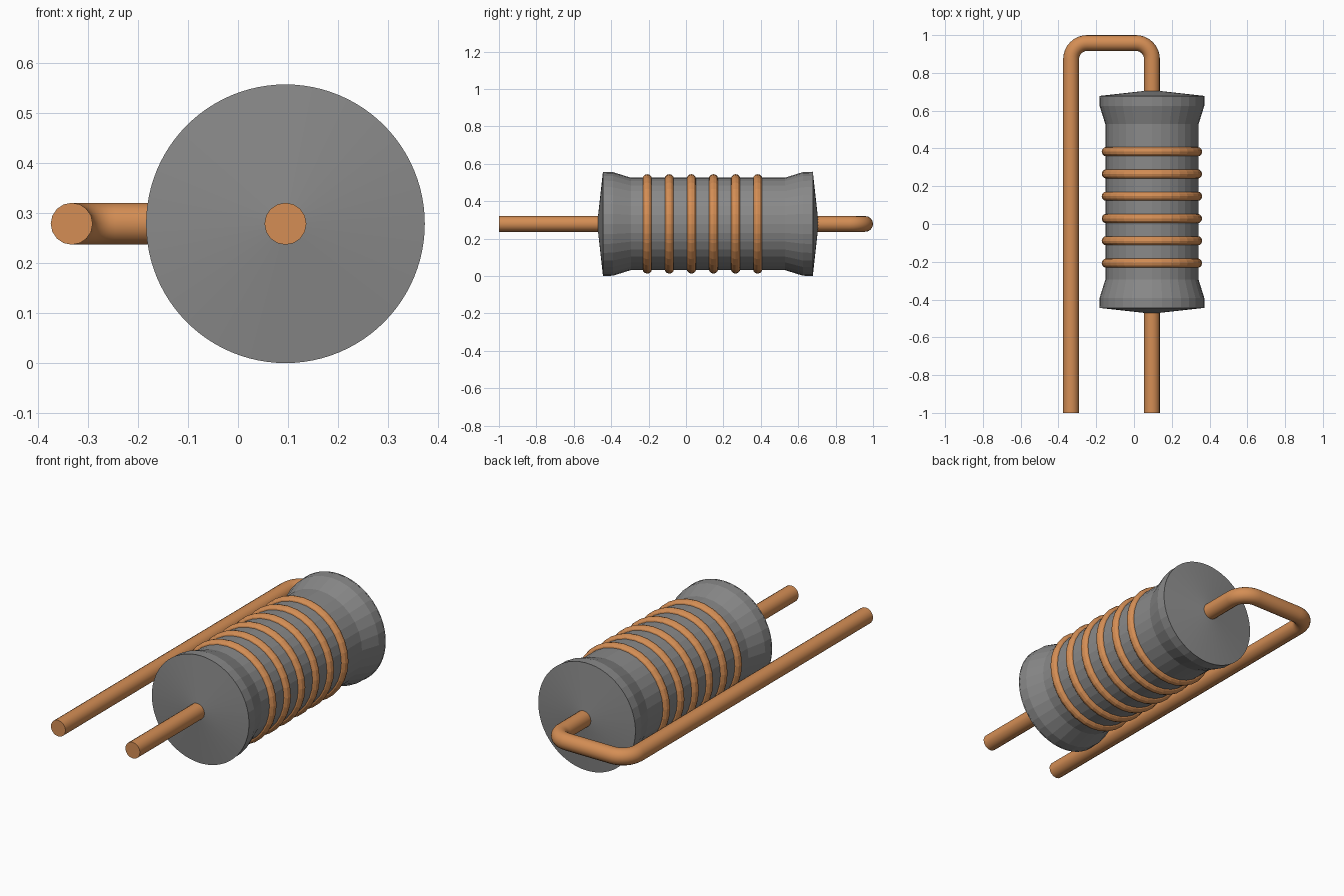
import bpy, bmesh
from math import pi, sin, cos

if "Cube" in bpy.data.objects:
    bpy.data.objects.remove(bpy.data.objects["Cube"])

CX, CZ = 0.095, 0.279      # body axis
MID = 0.117                # body centre along y
WIRE_R = 0.042


def material(name, color):
    mat = bpy.data.materials.new(name)
    mat.diffuse_color = (*color, 1)
    mat.use_nodes = True
    mat.node_tree.nodes["Principled BSDF"].inputs["Base Color"].default_value = mat.diffuse_color
    return mat


copper = material("copper", (0.66, 0.27, 0.09))
ceramic = material("dark_ceramic", (0.25, 0.25, 0.25))


def revolve(name, profile, steps):
    """Spin (radius, y) points around the body axis."""
    bm = bmesh.new()
    verts = [bm.verts.new((0, y, r)) for r, y in profile]
    edges = [bm.edges.new(p) for p in zip(verts, verts[1:])]
    bmesh.ops.spin(bm, geom=verts + edges, axis=(0, 1, 0), cent=(0, 0, 0),
                   angle=2 * pi, steps=steps)
    bmesh.ops.remove_doubles(bm, verts=bm.verts, dist=1e-4)
    bmesh.ops.recalc_face_normals(bm, faces=bm.faces)
    mesh = bpy.data.meshes.new(name)
    bm.to_mesh(mesh)
    bm.free()
    mesh.materials.append(ceramic)
    ob = bpy.data.objects.new(name, mesh)
    ob.location = (CX, MID, CZ)
    bpy.context.collection.objects.link(ob)
    return ob


# Ceramic body with flared ends
half = [(0.0, 0.558), (0.278, 0.558), (0.277, 0.508), (0.247, 0.412)]
revolve("resistor_body", half + [(r, -y) for r, y in reversed(half)], 32)

# Shallow conical end caps with a round rim
for side, s in (("front", -1), ("back", 1)):
    revolve(f"{side}_cap", [(0, s * 0.592), (0.279, s * 0.561),
                            (0.278, s * 0.557), (0, s * 0.557)], 96)

# Copper rings
for i in range(6):
    bpy.ops.mesh.primitive_torus_add(
        major_segments=32, minor_segments=12, major_radius=0.241, minor_radius=0.025,
        location=(CX, -0.207 + i * 0.118, CZ), rotation=(pi / 2, pi / 2, 0))
    ring = bpy.context.object
    ring.name = f"ring_{i + 1}"
    ring.data.materials.append(copper)

# Lead wire: through the body, around two rounded corners and back
LEFT, TOP, BEND, N = -0.333, 0.958, 0.085, 8


def corner(x, start):
    return [(x + BEND * cos(start + pi / 2 * i / N),
             TOP - BEND + BEND * sin(start + pi / 2 * i / N)) for i in range(N + 1)]


path = ([(CX, -1)] + corner(CX - BEND, 0) + corner(LEFT + BEND, pi / 2) + [(LEFT, -1)])
curve = bpy.data.curves.new("lead_wire", "CURVE")
curve.dimensions = "3D"
curve.bevel_depth = WIRE_R
curve.bevel_resolution = 6
curve.use_fill_caps = True
spline = curve.splines.new("POLY")
spline.points.add(len(path) - 1)
for p, (x, y) in zip(spline.points, path):
    p.co = (x, y, CZ, 1)
wire = bpy.data.objects.new("lead_wire", curve)
bpy.context.collection.objects.link(wire)
curve.materials.append(copper)
bpy.ops.object.select_all(action="DESELECT")
wire.select_set(True)
bpy.context.view_layer.objects.active = wire
bpy.ops.object.convert(target="MESH")
bpy.ops.object.shade_smooth_by_angle()
